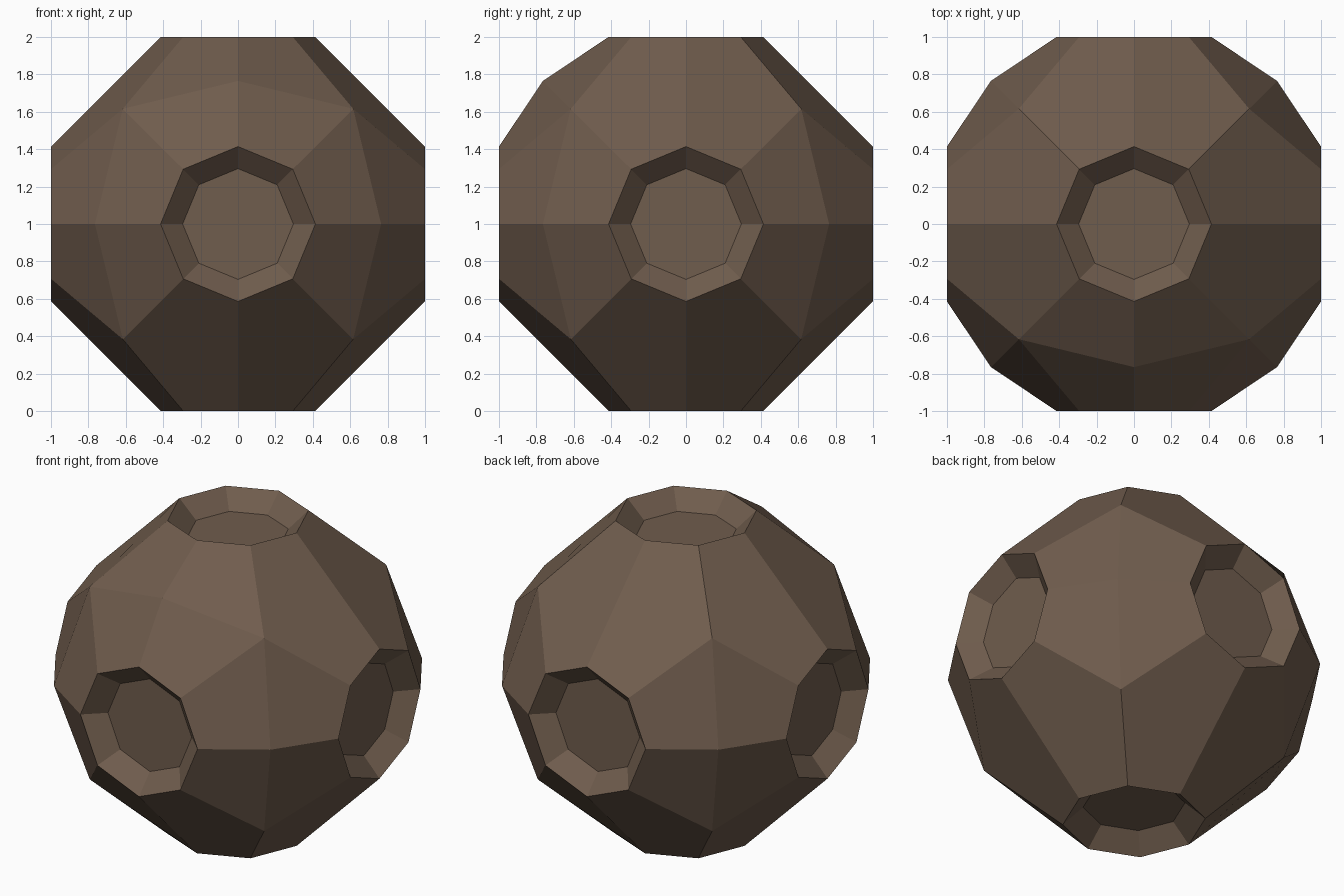
import bpy, bmesh
from mathutils import Vector

if "Cube" in bpy.data.objects:
    bpy.data.objects.remove(bpy.data.objects["Cube"])

# Key radii of the faceted ball (all points lie near one sphere)
RIM, DIAG, MID, CORNER = 0.414, 0.293, 0.765, 0.616

axes = [Vector(v) for v in ((1, 0, 0), (-1, 0, 0), (0, 1, 0),
                            (0, -1, 0), (0, 0, 1), (0, 0, -1))]
up = Vector((0, 0, 1))
front = Vector((0, -1, 0))

bm = bmesh.new()


def add_face(points):
    """Add a face, wound so that it points away from the centre."""
    n = (points[1] - points[0]).cross(points[2] - points[0])
    if n.dot(sum(points, Vector())) < 0:
        points = points[::-1]
    return bm.faces.new([bm.verts.new(p) for p in points])


def rim(a, b):
    return a + b * RIM


def diag(a, b, c):
    return a + (b + c) * DIAG


# Shell panels between the octagonal openings
for i, a in enumerate(axes):
    for b in axes[i + 1:]:
        if a.dot(b):
            continue
        ridge = (a.z == 0 and b.z == 0) or {tuple(a), tuple(b)} == {tuple(up), tuple(front)}
        for c in axes:
            if c.dot(a) or c.dot(b):
                continue
            corner = (a + b + c) * CORNER
            if ridge:
                mid = (a + b) * MID
                add_face([rim(a, b), mid, corner, diag(a, b, c)])
                add_face([rim(b, a), mid, corner, diag(b, a, c)])
            else:
                add_face([rim(a, b), rim(b, a), diag(b, a, c), corner, diag(a, b, c)])

# Octagonal openings, one on each axis
openings = []
for a in axes:
    u = Vector((a.y, a.z, a.x))
    v = a.cross(u)
    ring = []
    for p, q in ((u, v), (v, -u), (-u, -v), (-v, u)):
        ring += [rim(a, p), diag(a, p, q)]
    openings.append(add_face(ring))

bmesh.ops.remove_doubles(bm, verts=bm.verts[:], dist=0.0005)
bm.normal_update()

# Sink each opening into a bevelled recess
openings = [f for f in bm.faces if len(f.verts) == 8]
bmesh.ops.inset_individual(bm, faces=openings, thickness=0.109, depth=-0.11,
                           use_even_offset=True)
bmesh.ops.translate(bm, verts=bm.verts[:], vec=(0, 0, 1))

mesh = bpy.data.meshes.new("recessed_ball")
bm.to_mesh(mesh)
bm.free()

mat = bpy.data.materials.new("brown_rock")
mat.diffuse_color = (0.162, 0.109, 0.075, 1)
mat.use_nodes = True
mat.node_tree.nodes["Principled BSDF"].inputs["Base Color"].default_value = mat.diffuse_color
mesh.materials.append(mat)
bpy.context.collection.objects.link(bpy.data.objects.new("recessed_ball", mesh))
